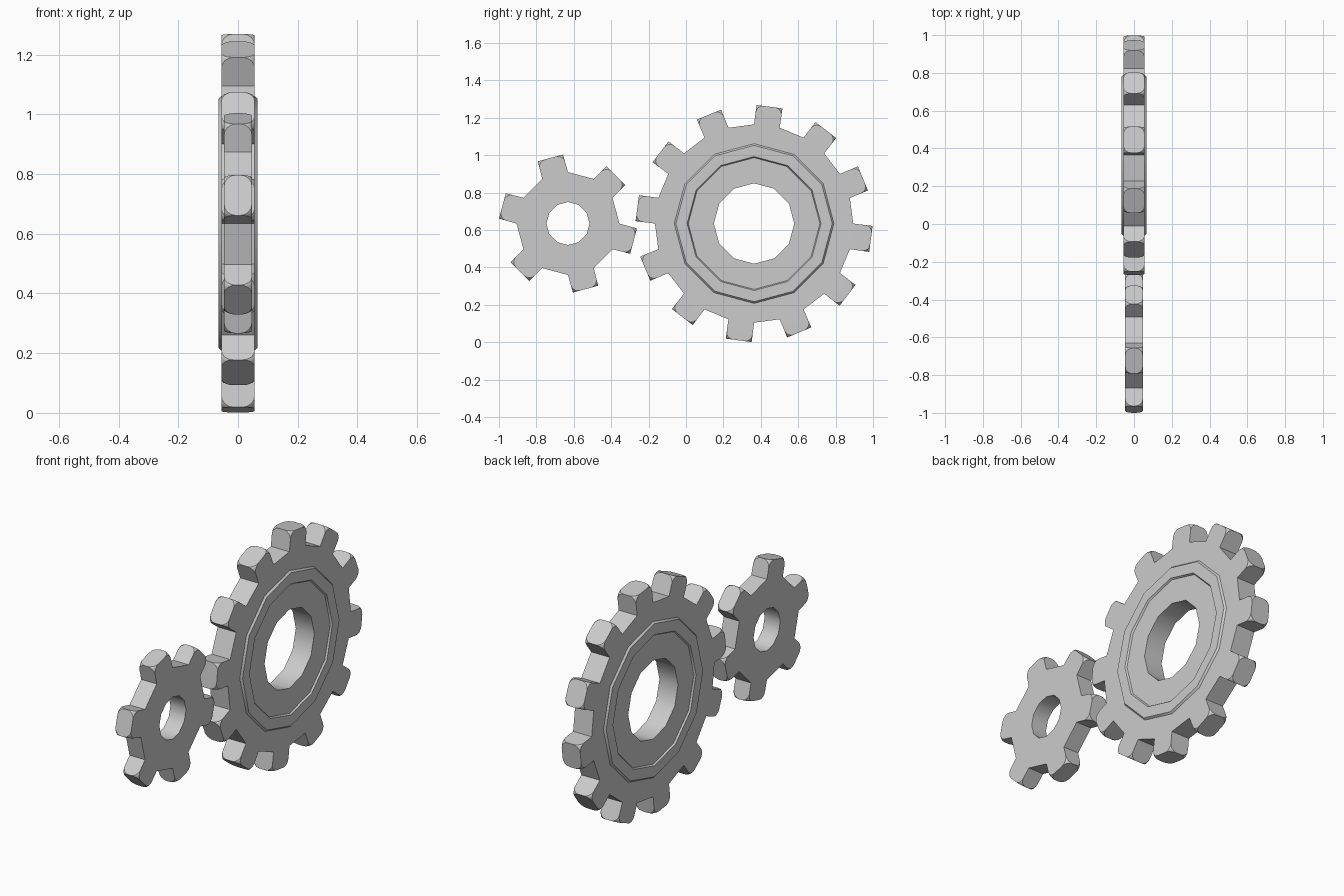
import bpy, bmesh
from math import sin, cos, pi, radians

if "Cube" in bpy.data.objects:
    bpy.data.objects.remove(bpy.data.objects["Cube"])


def make_gear(name, cy, cz, teeth, first, rings, root_r, half_x, tip_h, tip_w):
    """rings: (radius, half thickness) from the bore outward, all 12-sided."""
    n = teeth * 2
    step = 2 * pi / n
    bm = bmesh.new()

    def loop(r, x, sides):
        pts = []
        for i in range(n):
            # midpoints lie on the flat edge when the ring has fewer sides
            rr = r if (i * sides) % n == 0 else r * cos(pi / sides)
            a = pi / 2 + i * step
            pts.append(bm.verts.new((x, cy + rr * cos(a), cz + rr * sin(a))))
        return pts

    def quad(*v):
        bm.faces.new(v)

    # disc faces and bore
    sides = {}
    for s in (1, -1):
        loops = [loop(r, s * x, 12) for r, x in rings]
        loops.append(loop(root_r, s * half_x, n))
        for a, b in zip(loops, loops[1:]):
            for i in range(n):
                j = (i + 1) % n
                quad(a[i], a[j], b[j], b[i])
        sides[s] = loops
    p, q = sides[1], sides[-1]
    tips = []
    for i in range(n):
        j = (i + 1) % n
        quad(p[0][i], p[0][j], q[0][j], q[0][i])
        a, b, c, d = p[-1][i], p[-1][j], q[-1][j], q[-1][i]
        if i % 2 != first:
            quad(a, b, c, d)
            continue
        # tooth standing on every second rim segment
        ang = pi / 2 + (i + 0.5) * step
        t = [bm.verts.new((x, cy + tip_h * cos(ang) - w * sin(ang),
                           cz + tip_h * sin(ang) + w * cos(ang)))
             for x, w in ((half_x, -tip_w), (half_x, tip_w),
                          (-half_x, tip_w), (-half_x, -tip_w))]
        base = (a, b, c, d)
        for k in range(4):
            m = (k + 1) % 4
            quad(base[k], base[m], t[m], t[k])
        quad(*t)
        tips += t

    # rounded tooth corners
    bmesh.ops.bevel(bm, geom=tips, offset=0.04, offset_type='OFFSET',
                    segments=4, profile=0.5, affect='VERTICES')
    bmesh.ops.recalc_face_normals(bm, faces=bm.faces[:])
    me = bpy.data.meshes.new(name)
    bm.to_mesh(me)
    bm.free()
    ob = bpy.data.objects.new(name, me)
    bpy.context.collection.objects.link(ob)
    bpy.context.view_layer.objects.active = ob
    ob.select_set(True)
    bpy.ops.object.shade_smooth_by_angle(angle=radians(31))
    ob.select_set(False)
    return ob


# large gear with a raised collar on both faces
make_gear("large_gear", 0.364, 0.635, 12, 1,
          [(0.215, 0.056), (0.352, 0.056), (0.358, 0.065),
           (0.418, 0.065), (0.427, 0.055)],
          0.53, 0.056, 0.63, 0.07)

# small plain gear
make_gear("small_gear", -0.631, 0.635, 6, 0, [(0.115, 0.047)],
          0.275, 0.047, 0.363, 0.07)
